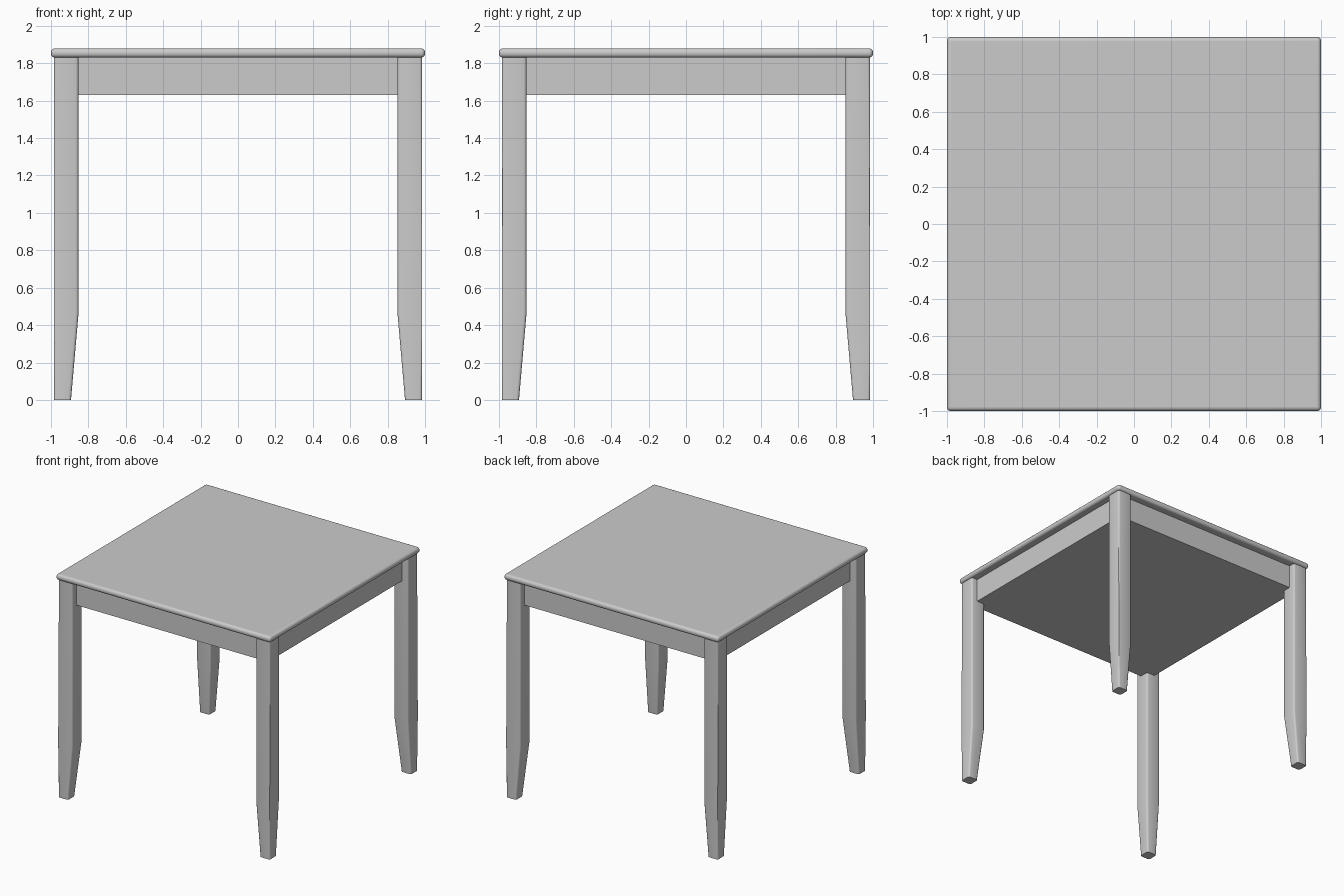
import bpy, bmesh

if "Cube" in bpy.data.objects:
    bpy.data.objects.remove(bpy.data.objects["Cube"])

TOP_Z, UNDER_Z, APRON_Z = 1.88, 1.83, 1.63


def finish(name, bm):
    bmesh.ops.recalc_face_normals(bm, faces=bm.faces)
    mesh = bpy.data.meshes.new(name)
    bm.to_mesh(mesh)
    bm.free()
    obj = bpy.data.objects.new(name, mesh)
    bpy.context.collection.objects.link(obj)
    return obj


def smooth(obj):
    bpy.ops.object.select_all(action='DESELECT')
    obj.select_set(True)
    bpy.context.view_layer.objects.active = obj
    bpy.ops.object.shade_smooth_by_angle(angle=0.7)


def block(half, z0, z1):
    bm = bmesh.new()
    bmesh.ops.create_cube(bm, size=1)
    for v in bm.verts:
        v.co = (v.co.x * 2 * half, v.co.y * 2 * half, z0 if v.co.z < 0 else z1)
    return bm


# Table top with rounded edges
table_top = finish("table_top", block(1.0, UNDER_Z, TOP_Z))
bevel = table_top.modifiers.new("rounded_edge", 'BEVEL')
bevel.width = 0.022
bevel.segments = 5
smooth(table_top)

# Apron: closed box set back from the leg faces
finish("apron", block(0.93, APRON_Z, UNDER_Z))

# Leg: straight outer faces, inner faces tapering to the foot
bm = bmesh.new()
outer = 0.985
rings = []
for z, inner in ((0, 0.893), (0.46, 0.853), (UNDER_Z, 0.853)):
    corners = ((inner, inner), (outer, inner), (outer, outer), (inner, outer))
    rings.append([bm.verts.new((x, y, z)) for x, y in corners])
for low, high in zip(rings, rings[1:]):
    for i in range(4):
        j = (i + 1) % 4
        bm.faces.new((low[i], low[j], high[j], high[i]))
bm.faces.new(rings[0][::-1])
bm.faces.new(rings[-1])
uprights = [e for e in bm.edges if abs(e.verts[0].co.z - e.verts[1].co.z) > 0.1]
bmesh.ops.bevel(bm, geom=uprights, offset=0.015, segments=3, profile=0.5, affect='EDGES')
legs = finish("legs", bm)
mirror = legs.modifiers.new("four_corners", 'MIRROR')
mirror.use_axis = (True, True, False)
mirror.use_mirror_merge = False
smooth(legs)
